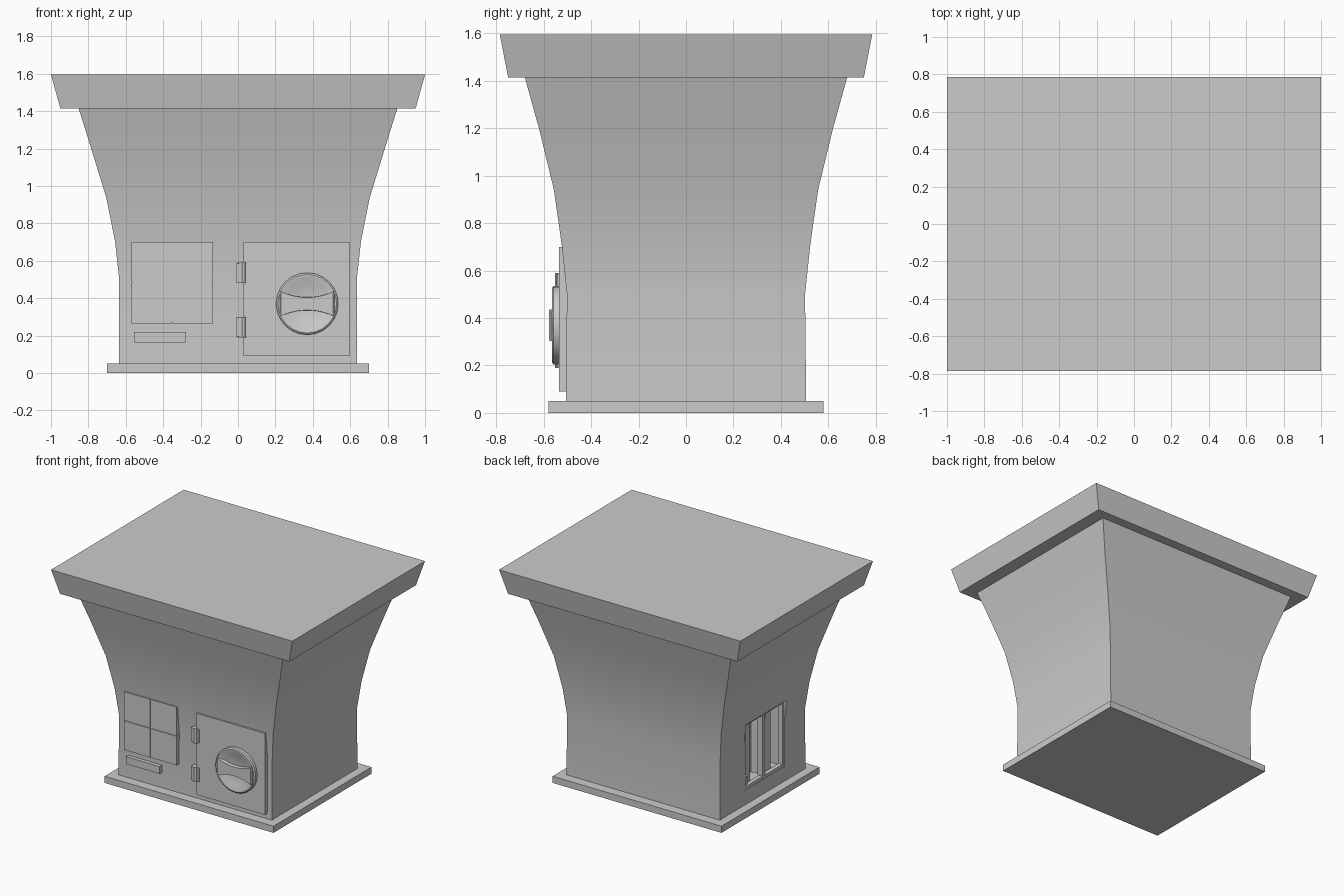
import bpy, bmesh, math
from mathutils import Vector

if "Cube" in bpy.data.objects:
    bpy.data.objects.remove(bpy.data.objects["Cube"])


def finish(name, bm, smooth=False):
    bmesh.ops.recalc_face_normals(bm, faces=bm.faces)
    me = bpy.data.meshes.new(name)
    bm.to_mesh(me)
    bm.free()
    ob = bpy.data.objects.new(name, me)
    bpy.context.collection.objects.link(ob)
    bpy.ops.object.select_all(action='DESELECT')
    ob.select_set(True)
    bpy.context.view_layer.objects.active = ob
    if smooth:
        bpy.ops.object.shade_smooth_by_angle(angle=math.radians(35))
    return ob


def loft(name, rings, smooth=False, caps=True, closed=False):
    """Skin a list of equal-length point rings."""
    bm = bmesh.new()
    vs = [[bm.verts.new(p) for p in r] for r in rings]
    n = len(rings[0])
    pairs = list(zip(vs, vs[1:])) + ([(vs[-1], vs[0])] if closed else [])
    for a, b in pairs:
        for i in range(n):
            j = (i + 1) % n
            bm.faces.new((a[i], a[j], b[j], b[i]))
    if caps:
        bm.faces.new(vs[0])
        bm.faces.new(vs[-1])
    return finish(name, bm, smooth)


def rect(hx, hy, z):
    return [(-hx, -hy, z), (hx, -hy, z), (hx, hy, z), (-hx, hy, z)]


def box(name, x0, x1, y0, y1, z0, z1):
    return loft(name, [[(x0, y0, z), (x1, y0, z), (x1, y1, z), (x0, y1, z)] for z in (z0, z1)])


def post(name, x, y, r, z0, z1, n=16):
    ring = lambda z: [(x + r * math.cos(2 * math.pi * i / n), y + r * math.sin(2 * math.pi * i / n), z)
                      for i in range(n)]
    return loft(name, [ring(z0), ring(z1)], True)


# Base plate, flared body and roof slab
loft("base_plate", [rect(.70, .58, 0), rect(.70, .58, .05)])
profile = [(.635, .507, .04), (.635, .502, .50), (.657, .523, .70),
           (.705, .557, .94), (.785, .62, 1.2), (.852, .68, 1.415)]
body = loft("body", [rect(*p) for p in profile], True)
loft("roof_slab", [rect(.95, .75, 1.415), rect(1.0, .785, 1.595)])

# Recess cut into the left side
cutter = box("recess_cutter", -.75, -.50, -.26, .22, .16, .66)
cutter.hide_render = True
mod = body.modifiers.new("recess", 'BOOLEAN')
mod.object = cutter
mod.solver = 'EXACT'
bpy.context.view_layer.objects.active = body
bpy.ops.object.modifier_apply(modifier=mod.name)
bpy.data.objects.remove(cutter)

# Frame, centre bar and tubes in the recess
def frame_ring(x, m):
    return [(x, -.26 + m, .16 + m), (x, .22 - m, .16 + m), (x, .22 - m, .66 - m), (x, -.26 + m, .66 - m)]

loft("recess_frame", [frame_ring(-.632, 0), frame_ring(-.632, .022), frame_ring(-.60, .022), frame_ring(-.60, 0)],
     caps=False, closed=True)
box("recess_bar", -.63, -.59, -.035, -.005, .18, .64)
for i, y in enumerate((-.14, .10)):
    post(f"recess_tube_{i}", -.50, y, .085, .16, .66)
post("recess_fitting_low", -.595, .16, .022, .18, .24, 10)
post("recess_fitting_high", -.595, -.055, .022, .59, .64, 10)

# Four window panes with narrow gaps
for i, (x0, x1) in enumerate(((-.57, -.355), (-.351, -.135))):
    for j, (z0, z1) in enumerate(((.265, .482), (.486, .70))):
        box(f"window_pane_{i}{j}", x0, x1, -.533, -.48, z0, z1)
box("window_backing", -.565, -.14, -.527, -.48, .27, .695)
box("slot_ledge", -.557, -.277, -.533, -.48, .163, .218)

# Door with two hinges
box("door", .03, .597, -.535, -.48, .09, .70)
for i, z in enumerate((.19, .48)):
    post(f"hinge_pin_{i}", .022, -.53, .023, z, z + .11, 8)
    box(f"hinge_leaf_{i}", -.01, .055, -.543, -.49, z + .004, z + .106)

# Dished dial
C, N = Vector((.37, 0, .37)), 24

def circle(r, y):
    return [C + Vector((r * math.cos(2 * math.pi * i / N), y, r * math.sin(2 * math.pi * i / N))) for i in range(N)]

loft("dial", [circle(.166, -.52), circle(.166, -.558), circle(.157, -.565), circle(.146, -.565),
              circle(.115, -.548)], True)

# Grip with waisted sides across the dial
top = [(-.145 + .29 * i / 10, .035 + .032 * ((i - 5) / 5) ** 2) for i in range(11)]
outline = top + [(x, -z) for x, z in reversed(top)]
loft("dial_grip", [[C + Vector((x * s, y, z * s)) for x, z in outline]
                   for y, s in ((-.54, 1), (-.57, 1), (-.577, .96))], True)
